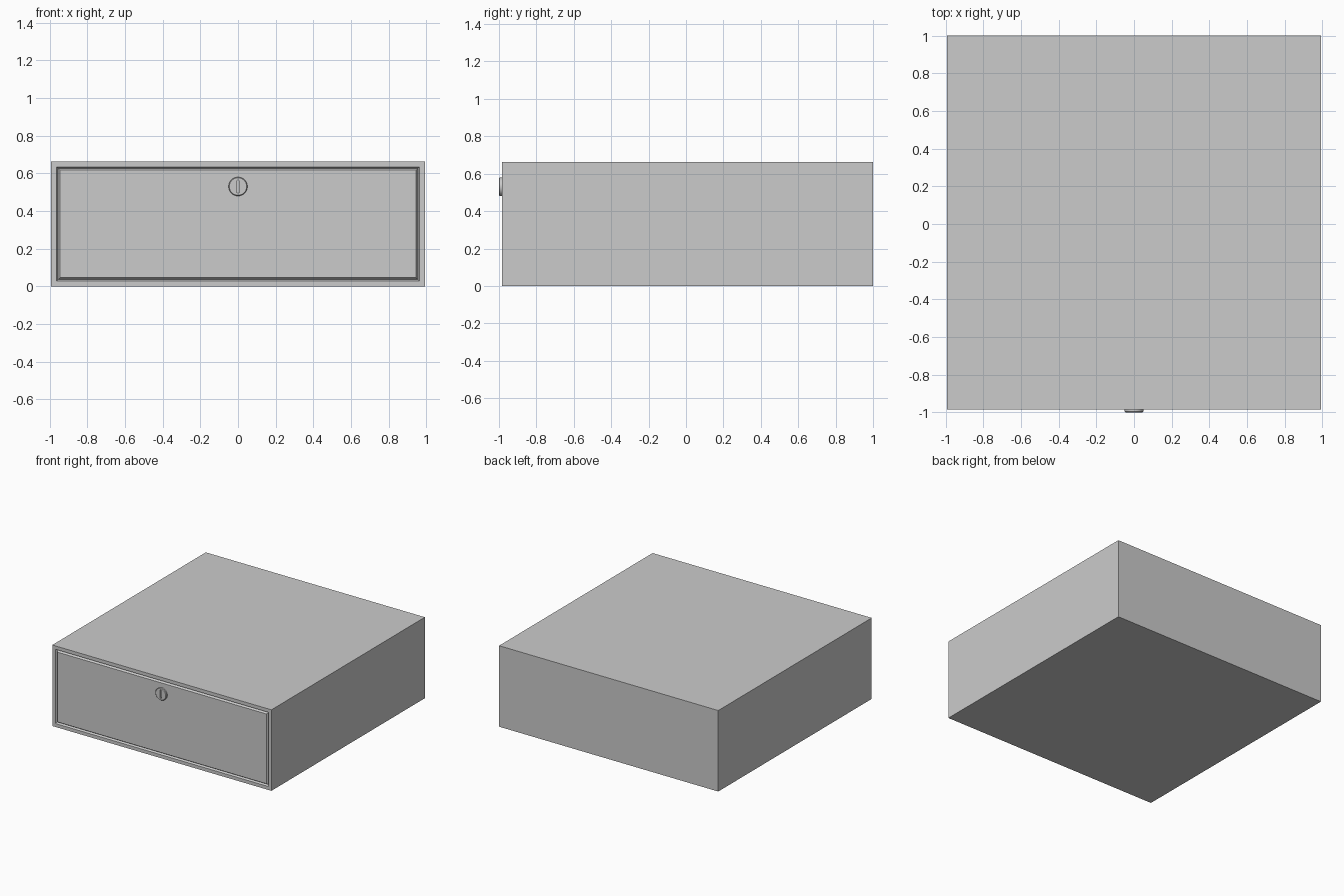
import bpy, bmesh
from math import cos, sin, pi, copysign

if "Cube" in bpy.data.objects:
    bpy.data.objects.remove(bpy.data.objects["Cube"])

FRONT = -0.985          # y of the cabinet face
W, H = 0.992, 0.663     # half width and height
LOCK_Z = 0.53


def loft(name, rings, cap_start=False, cap_end=False):
    """Join matching rings of points with quads."""
    bm = bmesh.new()
    vs = [[bm.verts.new(p) for p in ring] for ring in rings]
    n = len(rings[0])
    for a, b in zip(vs, vs[1:]):
        for i in range(n):
            j = (i + 1) % n
            bm.faces.new((a[i], a[j], b[j], b[i]))
    if cap_start:
        bm.faces.new(vs[0][::-1])
    if cap_end:
        bm.faces.new(vs[-1])
    bm.normal_update()
    me = bpy.data.meshes.new(name)
    bm.to_mesh(me)
    bm.free()
    ob = bpy.data.objects.new(name, me)
    bpy.context.collection.objects.link(ob)
    return ob


def rect(y, inset):
    """Rectangle set in from the cabinet outline, seen from the front."""
    x, lo, hi = W - inset, inset, H - inset
    return [(-x, y, lo), (x, y, lo), (x, y, hi), (-x, y, hi)]


def round_ring(y, r, stretch=0.0, n=48):
    """Circle, or upright slot outline when stretched."""
    pts = []
    for i in range(n):
        a = 2 * pi * (i + 0.5) / n
        pts.append((r * cos(a), y, LOCK_Z + r * sin(a) + copysign(stretch, sin(a))))
    return pts


# Cabinet shell with the outer side of the groove
loft("cabinet", [rect(1.0, 0), rect(FRONT, 0), rect(FRONT, 0.028),
                 rect(FRONT + 0.015, 0.036)], cap_start=True)

# Drawer front with bevelled edge
loft("drawer_front", [rect(FRONT + 0.015, 0.036), rect(FRONT, 0.046)], cap_end=True)

# Lock cylinder with recessed key slot
lock = loft("lock", [round_ring(FRONT + 0.004, 0.05), round_ring(-0.996, 0.05),
                     round_ring(-1.0, 0.046), round_ring(-1.0, 0.008, 0.026),
                     round_ring(-0.988, 0.008, 0.026)], cap_end=True)
bpy.context.view_layer.objects.active = lock
lock.select_set(True)
bpy.ops.object.shade_smooth_by_angle(angle=pi / 6)
